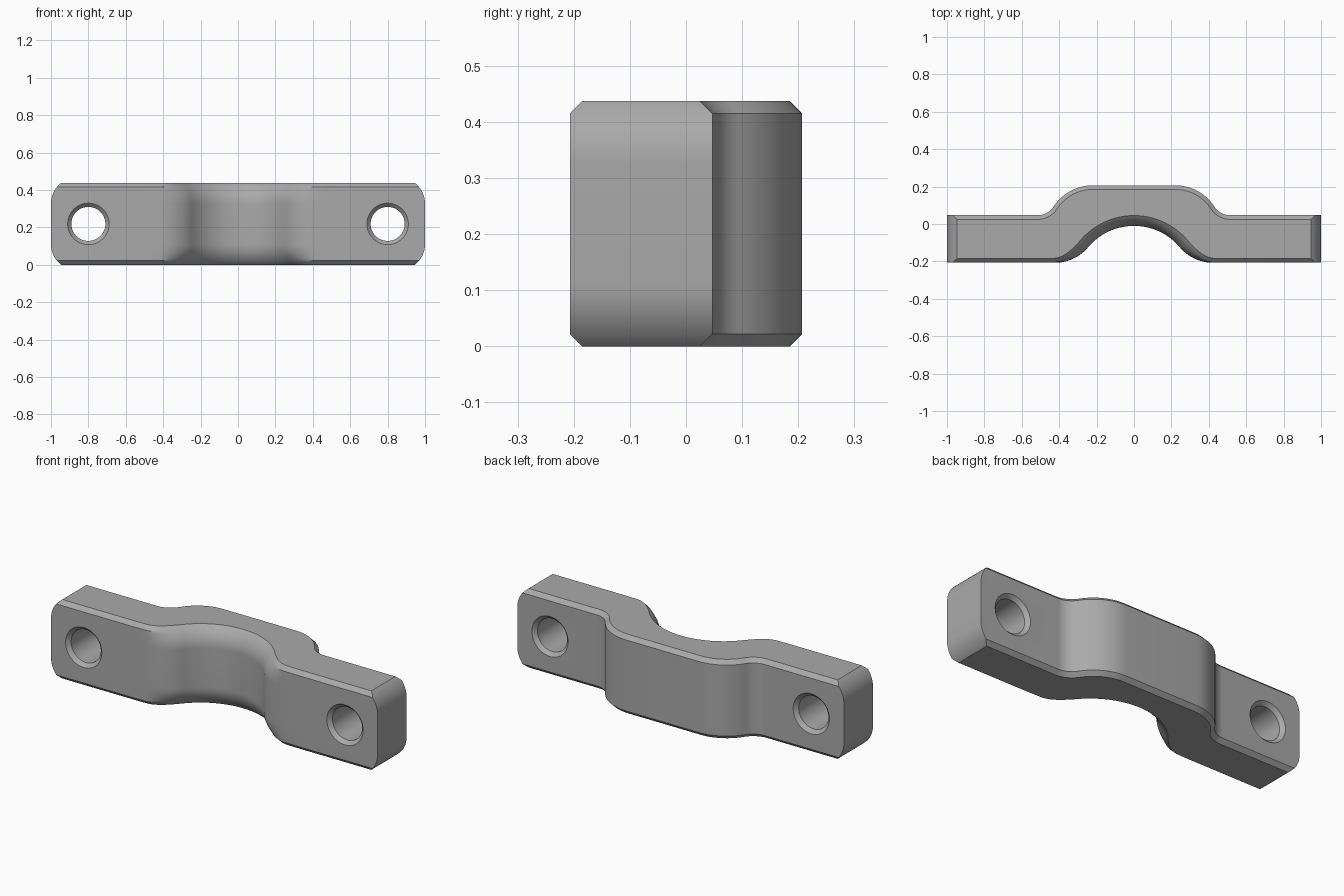
import bpy, bmesh
from math import sin, cos, pi, sqrt, atan2, hypot

HALF = 0.2185      # half of the height
CHAMFER = 0.022
FLAT = 0.108       # half height where the rounding starts
FRONT, BACK, SHOULDER = -0.207, 0.207, 0.047

old = bpy.data.objects.get("Cube")
if old:
    bpy.data.objects.remove(old, do_unlink=True)

steel = bpy.data.materials.new("grey_metal")
steel.use_nodes = True
GREY = (0.4, 0.4, 0.4, 1)
steel.diffuse_color = GREY
steel.node_tree.nodes["Principled BSDF"].inputs["Base Color"].default_value = GREY


def arc(cx, cy, r, a0, a1, n, side):
    """Arc points as (x, y, inward nx, inward ny)."""
    out = []
    for i in range(n + 1):
        a = a0 + (a1 - a0) * i / n
        out.append((cx + r * cos(a), cy + r * sin(a), side * cos(a), side * sin(a)))
    return out


# Saddle: concave pipe seat blending into the front flat
def front_half():
    R, r, cy = 0.32, 0.23, -0.33
    fy = FRONT + r
    fx = sqrt((R + r) ** 2 - (fy - cy) ** 2)
    t = atan2(fy - cy, fx)
    seat = arc(0, cy, R, pi / 2, t, 16, 1)
    blend = arc(fx, fy, r, t - pi, -pi / 2, 14, -1)
    return seat + blend[1:] + [(0.5, FRONT, 0, 1), (1, FRONT, 0, 1)]


# Back: flat crown, convex arc, concave blend to the lug
def back_half():
    R, r, cx = 0.25, 0.1, 0.22
    cy, fy = BACK - R, SHOULDER + r
    fx = cx + sqrt((R + r) ** 2 - (fy - cy) ** 2)
    t = atan2(fy - cy, fx - cx)
    crown = arc(cx, cy, R, pi / 2, t, 14, -1)
    blend = arc(fx, fy, r, t + pi, 1.5 * pi, 10, 1)
    return crown + blend[1:] + [(1, SHOULDER, 0, -1)]


def mirrored(p):
    return (-p[0], p[1], -p[2], p[3])


def inset(p, h, is_front):
    """Move an outline point inward for the edge treatment at height h."""
    d = max(0, h - HALF + CHAMFER)
    if is_front:
        R = 0.138
        soft = R - sqrt(R * R - max(0, h - FLAT) ** 2)
        w = min(1, max(0, (0.45 - abs(p[0])) / 0.2))
        w = w * w * (3 - 2 * w)
        d = d * (1 - w) + soft * w
    x, y = p[0] + p[2] * d, p[1] + p[3] * d
    if abs(p[0]) > 0.99:      # rounded corners of the lug ends
        q = 0.14
        x = (1 - q + sqrt(q * q - max(0, h - FLAT) ** 2)) * (1 if x > 0 else -1)
    return x, y


# Clamp body: stacked outlines
front, back = front_half(), back_half()
outline = [(mirrored(p), True) for p in reversed(front[1:])] + [(p, True) for p in front]
outline += [(p, False) for p in reversed(back)] + [(mirrored(p), False) for p in back]
heights = [FLAT + (HALF - CHAMFER - FLAT) * i / 8 for i in range(9)]
heights += [HALF - CHAMFER * k for k in (0.67, 0.33, 0)]
bm = bmesh.new()
rings = []
for h in [-v for v in reversed(heights)] + heights:
    rings.append([bm.verts.new((*inset(p, abs(h), f), h + HALF)) for p, f in outline])
n = len(outline)
for a, b in zip(rings, rings[1:]):
    for i in range(n):
        j = (i + 1) % n
        bm.faces.new((a[i], a[j], b[j], b[i]))
bm.faces.new(list(reversed(rings[0])))
bm.faces.new(rings[-1])
bmesh.ops.recalc_face_normals(bm, faces=bm.faces)
mesh = bpy.data.meshes.new("clamp_body")
bm.to_mesh(mesh)
bm.free()
body = bpy.data.objects.new("clamp_body", mesh)
mesh.materials.append(steel)
bpy.context.collection.objects.link(body)


# Bolt holes: countersunk on both faces
def hole_cutter(x):
    r, s, m = 0.091, 0.02, 0.05
    prof = [(r + s + m, FRONT - m), (r, FRONT + s), (r, SHOULDER - s), (r + s + m, SHOULDER + m)]
    cb = bmesh.new()
    seg = 48
    loops = [[cb.verts.new((x + q * cos(2 * pi * i / seg), y, HALF + q * sin(2 * pi * i / seg)))
              for i in range(seg)] for q, y in prof]
    for a, b in zip(loops, loops[1:]):
        for i in range(seg):
            j = (i + 1) % seg
            cb.faces.new((a[i], a[j], b[j], b[i]))
    cb.faces.new(loops[0])
    cb.faces.new(loops[-1])
    bmesh.ops.recalc_face_normals(cb, faces=cb.faces)
    cm = bpy.data.meshes.new("hole_cutter")
    cb.to_mesh(cm)
    cb.free()
    cm.materials.append(steel)
    ob = bpy.data.objects.new("hole_cutter", cm)
    ob.hide_render = True
    bpy.context.collection.objects.link(ob)
    return ob


bpy.ops.object.select_all(action='DESELECT')
bpy.context.view_layer.objects.active = body
body.select_set(True)
for x in (-0.8, 0.8):
    cutter = hole_cutter(x)
    mod = body.modifiers.new("bolt_hole", 'BOOLEAN')
    mod.operation, mod.solver, mod.object = 'DIFFERENCE', 'EXACT', cutter
    bpy.ops.object.modifier_apply(modifier=mod.name)
    bpy.data.objects.remove(cutter, do_unlink=True)
bpy.ops.object.shade_smooth_by_angle(angle=pi / 6)
